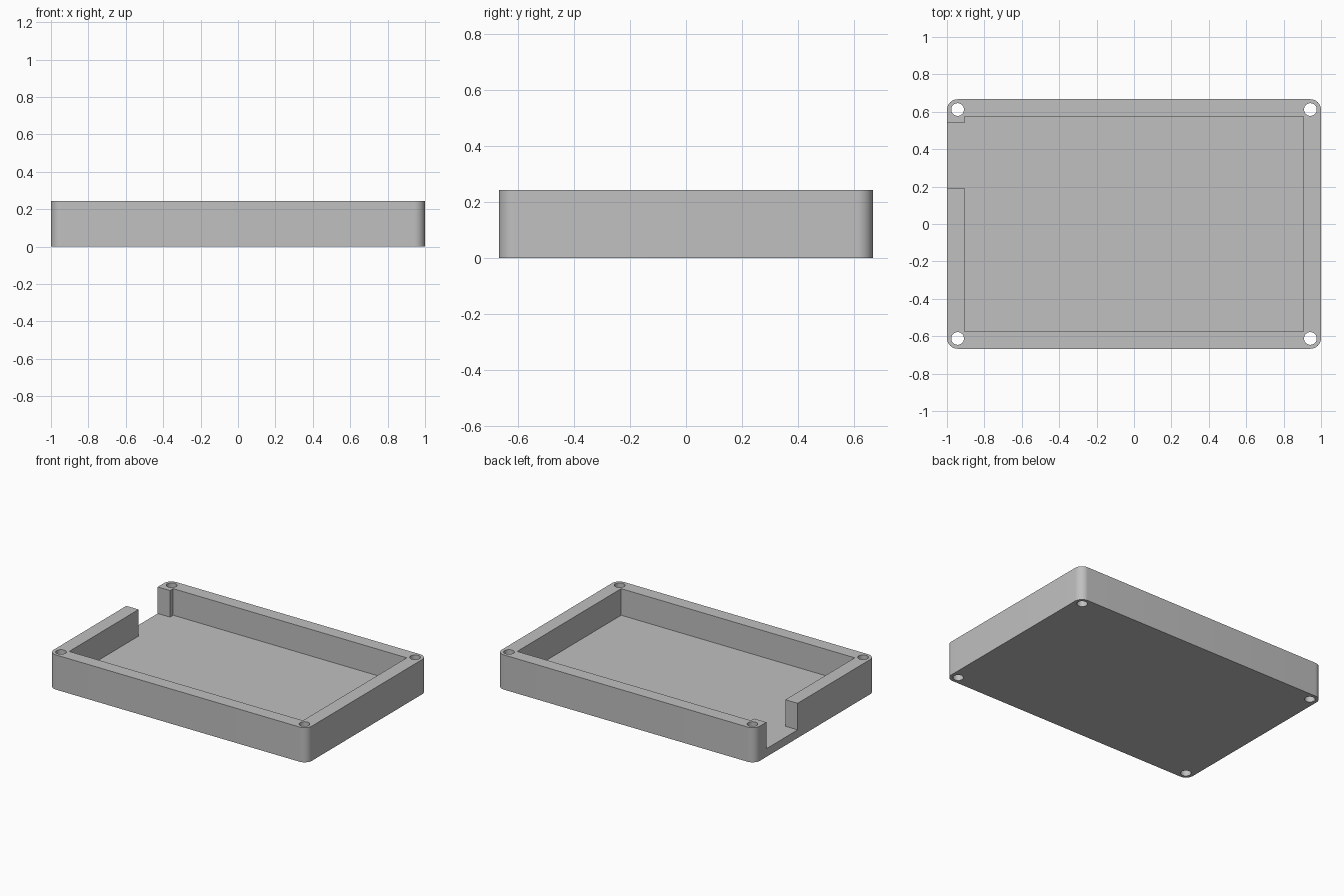
import bpy
import bmesh
import math

old = bpy.data.objects.get("Cube")
if old:
    bpy.data.objects.remove(old, do_unlink=True)

W, D, H = 1.0, 0.667, 0.243        # half width, half depth, height
FLOOR = 0.057
CORNER = 0.057
HOLE = 0.034

grey = bpy.data.materials.new("grey_plastic")
grey.use_nodes = True
colour = (0.53, 0.53, 0.53, 1)
grey.diffuse_color = colour
grey.node_tree.nodes["Principled BSDF"].inputs["Base Color"].default_value = colour


def prism(name, outline, z0, z1):
    """Extrude a counter-clockwise outline from z0 to z1."""
    bm = bmesh.new()
    face = bm.faces.new([bm.verts.new((x, y, z0)) for x, y in outline])
    top = bmesh.ops.extrude_face_region(bm, geom=[face])["geom"]
    moved = [v for v in top if isinstance(v, bmesh.types.BMVert)]
    bmesh.ops.translate(bm, vec=(0, 0, z1 - z0), verts=moved)
    bmesh.ops.recalc_face_normals(bm, faces=bm.faces)
    mesh = bpy.data.meshes.new(name)
    bm.to_mesh(mesh)
    bm.free()
    mesh.materials.append(grey)
    obj = bpy.data.objects.new(name, mesh)
    bpy.context.collection.objects.link(obj)
    return obj


def arc(cx, cy, r, start, sweep, steps):
    angles = [math.radians(start + sweep * i / steps) for i in range(steps + 1)]
    return [(cx + r * math.cos(a), cy + r * math.sin(a)) for a in angles]


# Outer body with rounded vertical corners
corners = [(1, 1), (-1, 1), (-1, -1), (1, -1)]
outline = []
for i, (sx, sy) in enumerate(corners):
    outline += arc(sx * (W - CORNER), sy * (D - CORNER), CORNER, 90 * i, 90, 12)
tray = prism("enclosure_tray", outline, 0, H)

# Cavity and the cable opening through the right wall, as one cutter
cx, cy = 0.905, 0.575
gap_low, gap_high, outside = 0.193, 0.54, -W - 0.1
pocket = [(cx, -cy), (cx, cy), (-cx, cy), (-cx, gap_high), (outside, gap_high),
          (outside, gap_low), (-cx, gap_low), (-cx, -cy)]
cutters = [prism("cavity_cutter", pocket, FLOOR, H + 0.1)]

# Screw holes through all four corners
for sx, sy in corners:
    ring = arc(sx * 0.943, sy * 0.612, HOLE, 0, 360, 32)[:-1]
    cutters.append(prism("screw_hole_cutter", ring, -0.1, H + 0.1))

bpy.ops.object.select_all(action="DESELECT")
tray.select_set(True)
bpy.context.view_layer.objects.active = tray
for cutter in cutters:
    cutter.hide_render = True
    mod = tray.modifiers.new("cut", "BOOLEAN")
    mod.operation = "DIFFERENCE"
    mod.solver = "EXACT"
    mod.object = cutter
    bpy.ops.object.modifier_apply(modifier=mod.name)
    bpy.data.objects.remove(cutter, do_unlink=True)

bpy.ops.object.shade_smooth_by_angle(angle=math.radians(30))
